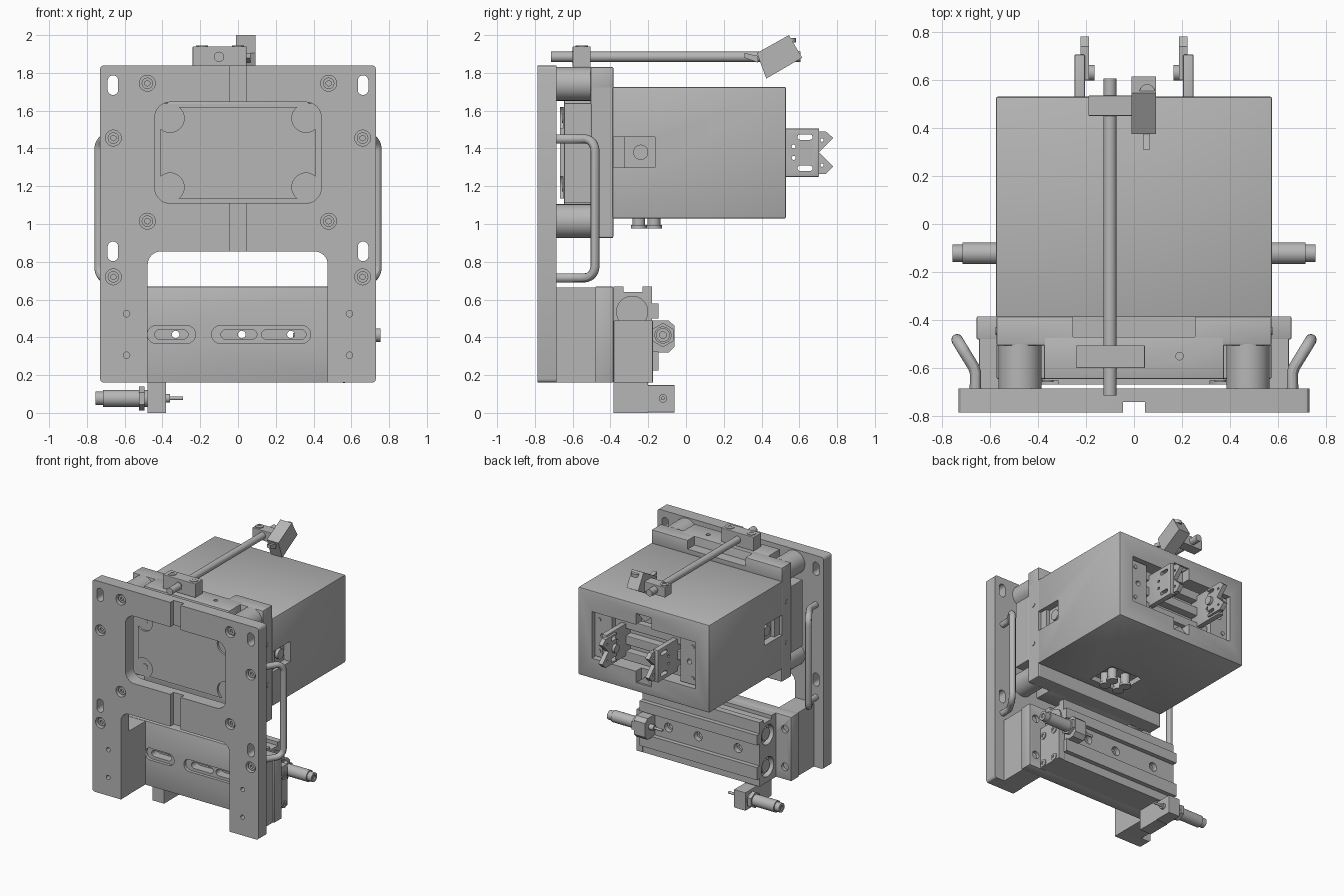
import bpy, bmesh, math
from mathutils import Vector, Matrix

if "Cube" in bpy.data.objects:
    bpy.data.objects.remove(bpy.data.objects["Cube"], do_unlink=True)

GREY = (0.47, 0.47, 0.47, 1)
mat = bpy.data.materials.new("machined grey")
mat.use_nodes = True
mat.diffuse_color = GREY
mat.node_tree.nodes["Principled BSDF"].inputs["Base Color"].default_value = GREY
AXES = {"x": Vector((1, 0, 0)), "y": Vector((0, 1, 0)), "z": Vector((0, 0, 1))}


def activate(ob):
    bpy.ops.object.select_all(action="DESELECT")
    ob.select_set(True)
    bpy.context.view_layer.objects.active = ob


def finish(name, bm):
    bmesh.ops.recalc_face_normals(bm, faces=bm.faces[:])
    me = bpy.data.meshes.new(name)
    bm.to_mesh(me)
    bm.free()
    me.materials.append(mat)
    ob = bpy.data.objects.new(name, me)
    bpy.context.collection.objects.link(ob)
    return ob


def box(name, xs, ys, zs, bevel=0):
    bm = bmesh.new()
    bmesh.ops.create_cube(bm, size=1)
    for v in bm.verts:
        v.co = [(a + b) / 2 + c * (b - a) for c, (a, b) in zip(v.co, (xs, ys, zs))]
    if bevel:
        bmesh.ops.bevel(bm, geom=bm.edges[:], offset=bevel, segments=2, affect="EDGES", profile=0.5)
    return finish(name, bm)


def prism(name, pts, axis, lo, hi):
    """Extrude an outline along an axis; its two coordinates are the other axes in order."""
    i = "xyz".index(axis)
    bm = bmesh.new()
    verts = []
    for p in pts:
        co = list(p)
        co.insert(i, lo)
        verts.append(bm.verts.new(co))
    face = bm.faces.new(verts)
    new = bmesh.ops.extrude_face_region(bm, geom=[face])["geom"]
    for v in new:
        if isinstance(v, bmesh.types.BMVert):
            v.co[i] = hi
    return finish(name, bm)


def cyl(name, start, axis, length, r, sides=32):
    bm = bmesh.new()
    d = AXES[axis]
    rot = d.to_track_quat("Z", "Y").to_matrix().to_4x4()
    m = Matrix.Translation(Vector(start) + d * length / 2) @ rot
    bmesh.ops.create_cone(bm, cap_ends=True, segments=sides, radius1=r, radius2=r, depth=abs(length), matrix=m)
    ob = finish(name, bm)
    if sides > 8:
        activate(ob)
        bpy.ops.object.shade_smooth_by_angle()
    return ob


def rounded(x0, x1, z0, z1, r, n=8):
    pts = []
    for k, (cx, cz) in enumerate([(x1 - r, z1 - r), (x0 + r, z1 - r), (x0 + r, z0 + r), (x1 - r, z0 + r)]):
        for j in range(n + 1):
            a = math.pi / 2 * (k + j / n)
            pts.append((cx + r * math.cos(a), cz + r * math.sin(a)))
    return pts


def cut(ob, *cutters):
    for c in cutters:
        mod = ob.modifiers.new("cut", "BOOLEAN")
        mod.operation, mod.solver, mod.object = "DIFFERENCE", "EXACT", c
        activate(ob)
        bpy.ops.object.modifier_apply(modifier=mod.name)
        bpy.data.objects.remove(c, do_unlink=True)
    activate(ob)
    bpy.ops.object.shade_smooth_by_angle()


def slot(x0, x1, z0, z1, y0, y1, r=None):
    r = r or min(x1 - x0, z1 - z0) * 0.499
    return prism("cutter", rounded(x0, x1, z0, z1, r), "y", y0, y1)


def screw(name, p, axis, out, r=0.028):
    ob = cyl(name, p, axis, out, r, 24)
    tip = Vector(p) + AXES[axis] * out * 0.5
    cut(ob, cyl("cutter", tip, axis, out, r * 0.5, 6))


# Front plate: window, leg gap, groove, slots and counterbored screws
plate = prism("front_plate", rounded(-0.73, 0.73, 0.16, 1.84, 0.02, 3), "y", -0.785, -0.685)
cut(plate, slot(-0.44, 0.44, 1.11, 1.645, -0.8, -0.6, 0.08),
    slot(-0.478, 0.475, -0.2, 0.855, -0.8, -0.6, 0.07),
    box("cutter", (-0.045, 0.045), (-0.8, -0.742), (0.8, 1.9)))
for s in (-1, 1):
    for z in (1.735, 0.855):
        cut(plate, slot(s * 0.662 - 0.028, s * 0.662 + 0.028, z - 0.052, z + 0.052, -0.8, -0.6))
    for x, z in ((0.48, 1.745), (0.48, 1.015), (0.66, 1.455), (0.66, 0.72)):
        cut(plate, cyl("cutter", (s * x, -0.8, z), "y", 0.055, 0.042))
        screw("plate_screw", (s * x, -0.74, z), "y", -0.03, 0.03)
    for z in (0.525, 0.305):
        cut(plate, cyl("cutter", (s * 0.59, -0.8, z), "y", 0.06, 0.017, 16))
    # Round spacers between plate and bracket
    for z in (1.742, 1.015):
        cyl("spacer", (s * 0.475, -0.69, z), "y", 0.19, 0.09, 48)

# Bent tube handles
for s in (-1, 1):
    cu = bpy.data.curves.new("handle", "CURVE")
    cu.dimensions, cu.bevel_depth, cu.bevel_resolution, cu.use_fill_caps = "3D", 0.024, 4, True
    sp = cu.splines.new("POLY")
    out = [Vector((s * 0.66, -0.69, 0)), Vector((s * 0.66, -0.62, 0)), Vector((s * 0.668, -0.595, 0))]
    elbow, end = Vector((s * 0.705, -0.535, 0)), Vector((s * 0.737, -0.482, 0))
    bend = []
    for j in range(7):
        a = math.pi / 2 * j / 6
        bend.append(elbow.lerp(end, math.sin(a)) - Vector((0, 0, 0.062 * (1 - math.cos(a)))))
    upper = [p + Vector((0, 0, 1.45)) for p in out + bend]
    lower = [Vector((p.x, p.y, 2.165 - p.z)) for p in reversed(upper)]
    path = upper + lower
    sp.points.add(len(path) - 1)
    for q, p in zip(sp.points, path):
        q.co = (*p, 1)
    ob = bpy.data.objects.new("handle", cu)
    bpy.context.collection.objects.link(ob)
    activate(ob)
    bpy.ops.object.convert(target="MESH")
    ob.data.materials.clear()
    ob.data.materials.append(mat)
    bpy.ops.object.shade_smooth_by_angle()

# Bracket behind the plate
box("bracket_flange", (-0.572, 0.572), (-0.505, -0.385), (0.925, 1.73), 0.008)
box("bracket_core", (-0.572, 0.572), (-0.645, -0.5), (1.11, 1.64), 0.005)
middle = box("bracket_middle", (-0.375, 0.375), (-0.645, -0.47), (0.925, 1.83), 0.005)
cut(middle, cyl("cutter", (0.19, -0.55, 1.8), "z", 0.1, 0.016, 16))
top = box("bracket_top_flange", (-0.572, 0.572), (-0.505, -0.385), (1.7, 1.83), 0.005)
cut(top, box("cutter", (-0.255, 0.255), (-0.475, -0.3), (1.76, 1.9)))
panel = box("window_panel", (-0.41, 0.41), (-0.668, -0.64), (1.135, 1.62))
for sx in (-1, 1):
    for z in (1.56, 1.195):
        cut(panel, cyl("cutter", (sx * 0.36, -0.7, z), "y", 0.048, 0.075),
            box("cutter", sorted((sx * 0.36, sx * 0.5)), (-0.7, -0.652), sorted((z, 1.7 if z > 1.4 else 1.1))))
        cyl("panel_pin", (sx * 0.36, -0.645, z), "y", -0.012, 0.024, 24)
    for z in (1.54, 1.22):
        cyl("flange_pin", (sx * 0.568, -0.445, z), "x", sx * 0.008, 0.017, 16)

# Gripper housing with rear, side and bottom pockets
housing = box("housing", (-0.575, 0.575), (-0.39, 0.53), (1.03, 1.725), 0.008)
cut(housing, box("cutter", (-0.455, 0.455), (0.4, 0.6), (1.19, 1.56)),
    box("cutter", (-0.07, 0.07), (0.46, 0.6), (1.1, 1.65)),
    box("cutter", (-0.14, 0.14), (-0.32, -0.08), (1.0, 1.07)))
for s in (-1, 1):
    cut(housing, box("cutter", sorted((s * 0.52, s * 0.6)), (-0.385, -0.165), (1.3, 1.46)))
    box("pocket_block", sorted((s * 0.51, s * 0.55)), (-0.385, -0.325), (1.3, 1.46))
    cyl("pocket_port", (s * 0.51, -0.24, 1.38), "x", s * 0.035, 0.04, 24)
    # Gripper cover plates and jaws
    cover = box("cover_plate", sorted((s * 0.3, s * 0.45)), (0.39, 0.5), (1.2, 1.55))
    cut(cover, cyl("cutter", (s * 0.38, 0.45, 1.375), "y", 0.1, 0.02, 16))
    for z in (1.25, 1.5):
        cyl("cover_screw", (s * 0.41, 0.5, z), "y", 0.008, 0.015, 16)
    for z in (1.1, 1.65):
        prism("v_stop", [(-0.07 * s, z), (0, 1.375 + (z - 1.375) * 0.8), (0, z)], "y", 0.45, 0.515)
    arm = box("jaw_arm", sorted((s * 0.205, s * 0.247)), (0.4, 0.705), (1.25, 1.505), 0.003)
    tip = prism("jaw_tip", [(0.6, 1.265), (0.74, 1.265), (0.78, 1.305), (0.705, 1.38), (0.78, 1.455),
                            (0.74, 1.49), (0.6, 1.49)], "x", *sorted((s * 0.187, s * 0.222)))
    for z in (1.295, 1.46):
        c = [prism("cutter", [(a, b) for a, b in rounded(0.59, 0.67, z - 0.014, z + 0.014, 0.0139)], "x", -0.3, 0.3)
             for _ in range(2)]
        cut(arm, c[0])
        cut(tip, c[1], cyl("cutter", (-0.3, 0.72, z - (z - 1.3775) * 0.2), "x", 0.6, 0.009, 12))
    cyl("jaw_pin", (s * 0.24, 0.63, 1.38), "x", -s * 0.075, 0.033, 24)
    for z in (1.35, 1.41):
        cut(arm, cyl("cutter", (-0.3, 0.57, z), "x", 0.6, 0.011, 12))
for z in (1.25, 1.375, 1.5):
    box("gripper_rail", (-0.3, 0.3), (0.39, 0.46), (z - 0.035, z + 0.035), 0.005)
for x in (-0.06, 0.06):
    for y in (-0.25, -0.17):
        cyl("air_fitting", (x, y, 1.08), "z", -0.085, 0.034, 24)
        cyl("fitting_collar", (x, y, 0.995), "z", -0.02, 0.042, 24)

# Sensor rod, clamps and tilted sensor
cyl("sensor_rod", (-0.1, -0.715, 1.885), "y", 1.32, 0.027)
box("front_clamp", (-0.24, 0.045), (-0.6, -0.505), (1.83, 1.94), 0.004)
for x in (-0.19, 0.0):
    screw("clamp_screw", (x, -0.552, 1.938), "z", 0.006, 0.032)
cyl("clamp_front_pin", (-0.1, -0.603, 1.885), "y", 0.01, 0.03)
box("rear_clamp", (-0.19, 0.0), (0.45, 0.535), (1.845, 1.925), 0.004)
screw("rear_clamp_screw", (-0.155, 0.492, 1.923), "z", 0.008, 0.03)
prism("sensor_body", [(0.375, 1.905), (0.545, 2.0), (0.615, 1.88), (0.425, 1.77)], "x", -0.01, 0.092)
prism("sensor_arm", [(0.31, 1.905), (0.38, 1.89), (0.38, 1.855), (0.31, 1.88)], "x", 0.037, 0.067)
cyl("sensor_knob", (0.055, 0.55, 1.96), "z", 0.025, 0.032, 24)

# Slide mount behind the legs
for s in (-1, 1):
    box("leg_block", sorted((s * 0.478, s * 0.645)), (-0.69, -0.475), (0.16, 0.665), 0.004)
slab = box("slide_plate", (-0.655, 0.655), (-0.48, -0.385), (0.16, 0.668), 0.004)
for a, b in ((-0.48, -0.225), (-0.14, 0.385)):
    cut(slab, slot(a, b, 0.368, 0.462, -0.5, -0.455))
for a, b in ((-0.44, -0.265), (-0.09, 0.1), (0.125, 0.36)):
    cut(slab, slot(a, b, 0.39, 0.44, -0.5, -0.37))
for x in (-0.6, 0.6):
    for z in (0.26, 0.56):
        cut(slab, cyl("cutter", (x, -0.41, z), "y", 0.1, 0.03, 24))

# Linear slide with grooved carriage
slide = prism("slide_body", [(-0.385, 0.16), (-0.18, 0.16), (-0.18, 0.225), (-0.145, 0.225), (-0.145, 0.325),
                             (-0.18, 0.325), (-0.18, 0.5), (-0.145, 0.5), (-0.145, 0.58), (-0.18, 0.58),
                             (-0.18, 0.668), (-0.23, 0.668), (-0.23, 0.64), (-0.33, 0.64), (-0.33, 0.668),
                             (-0.385, 0.668)], "x", -0.52, 0.51)
for x in (-0.33, 0.02, 0.28):
    cut(slide, cyl("cutter", (x, -0.5, 0.415), "y", 0.6, 0.02, 20),
        cyl("cutter", (x, -0.22, 0.415), "y", 0.1, 0.035, 24))
for z in (0.535, 0.28):
    cut(slide, cyl("cutter", (-0.6, -0.28, z), "x", 0.12, 0.078))
    cyl("piston_end", (-0.47, -0.28, z), "x", -0.035, 0.05)
cyl("piston_cap", (0.5, -0.285, 0.535), "x", 0.02, 0.085)
box("end_plate", (0.505, 0.56), (-0.383, -0.175), (0.16, 0.49), 0.004)
for y in (-0.345, -0.225):
    for z in (0.413, 0.187):
        screw("end_screw", (0.555, y, z), "x", 0.012)

# Shock absorbers with their brackets
prism("upper_stop_bracket", [(-0.2, 0.32), (-0.09, 0.32), (-0.06, 0.35), (-0.06, 0.46), (-0.09, 0.488),
                             (-0.2, 0.488)], "x", 0.4, 0.5)
box("lower_stop_bracket", (-0.48, -0.38), (-0.385, -0.06), (0.003, 0.147), 0.003)
box("lower_bracket_stem", (-0.48, -0.38), (-0.385, -0.2), (0.0, 0.17))
for s, z in ((1, 0.412), (-1, 0.077)):
    for part, a, b, r, n in (("tip", 0.71, 0.755, 0.036, 32), ("barrel", 0.48, 0.715, 0.045, 32),
                             ("nut", 0.495, 0.525, 0.064, 6), ("collar", 0.36, 0.4, 0.022, 24),
                             ("pin", 0.29, 0.4, 0.01, 16)):
        cyl("shock_" + part, (s * a, -0.122, z), "x", s * (b - a), r, n)
    cut(bpy.data.objects["shock_tip" if s > 0 else "shock_tip.001"],
        cyl("cutter", (s * 0.745, -0.122, z), "x", s * 0.05, 0.018, 16))
